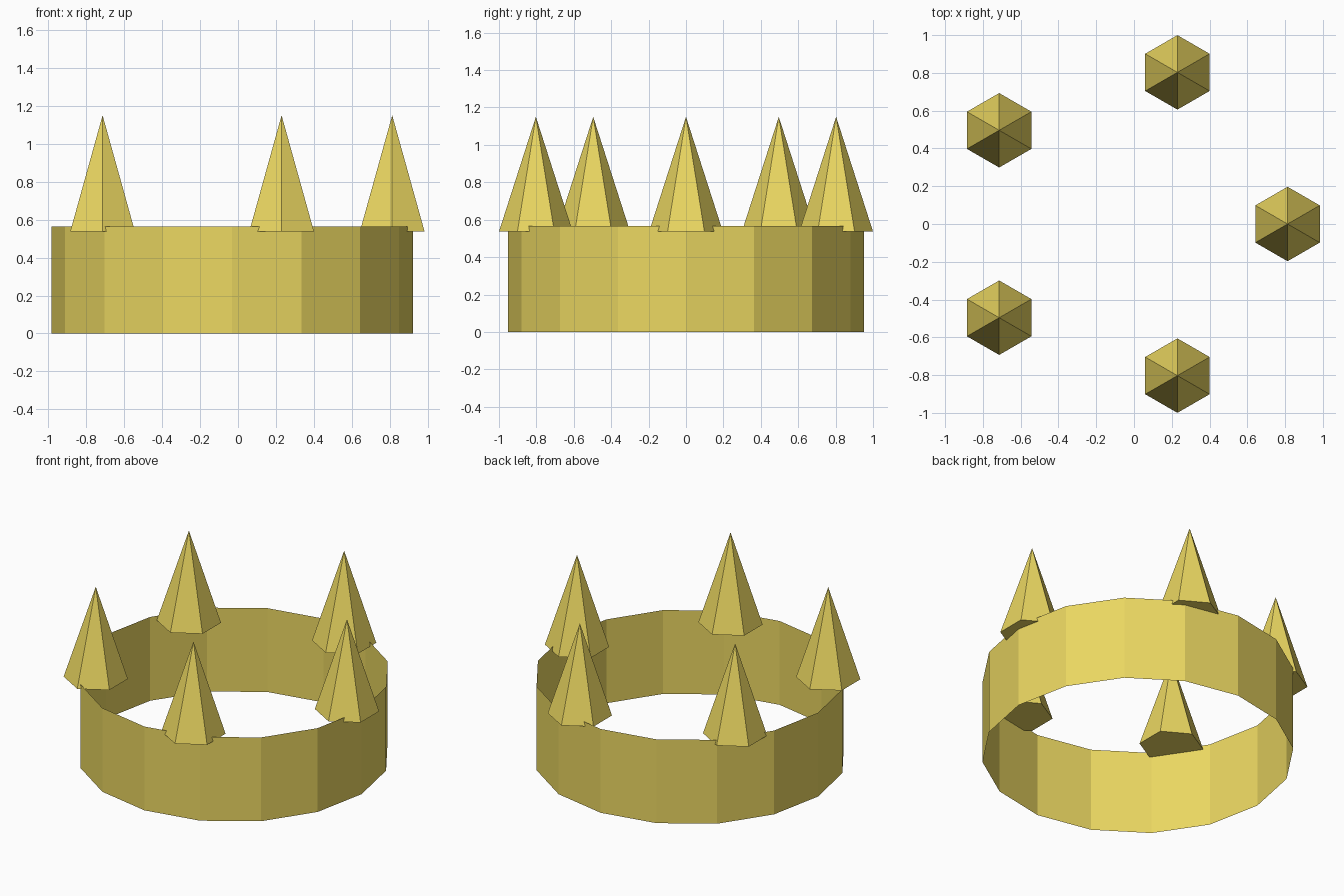
import bpy
from math import cos, sin, tau

if "Cube" in bpy.data.objects:
    bpy.data.objects.remove(bpy.data.objects["Cube"])

CENTRE_X = -0.031
BAND_RADIUS, BAND_HEIGHT = 0.953, 0.565
SPIKE_RING, SPIKE_RADIUS = 0.844, 0.197
SPIKE_BASE, SPIKE_TOP = 0.537, 1.15

gold = bpy.data.materials.new("gold")
gold.diffuse_color = (0.83, 0.68, 0.12, 1)
gold.use_nodes = True
gold.node_tree.nodes["Principled BSDF"].inputs["Base Color"].default_value = gold.diffuse_color


def finish(name):
    obj = bpy.context.object
    obj.name = name
    obj.data.materials.append(gold)
    return obj


# Band: open 16-sided sheet without thickness
bpy.ops.mesh.primitive_cylinder_add(
    vertices=16, radius=BAND_RADIUS, depth=BAND_HEIGHT, end_fill_type='NOTHING',
    location=(CENTRE_X, 0, BAND_HEIGHT / 2))
finish("band")

# Spikes: five six-sided cones, all facing the same way, sunk slightly into the rim
for i in range(5):
    a = tau * i / 5
    bpy.ops.mesh.primitive_cone_add(
        vertices=6, radius1=SPIKE_RADIUS, radius2=0, depth=SPIKE_TOP - SPIKE_BASE,
        location=(CENTRE_X + SPIKE_RING * cos(a), SPIKE_RING * sin(a),
                  (SPIKE_BASE + SPIKE_TOP) / 2))
    finish(f"spike_{i + 1}")
